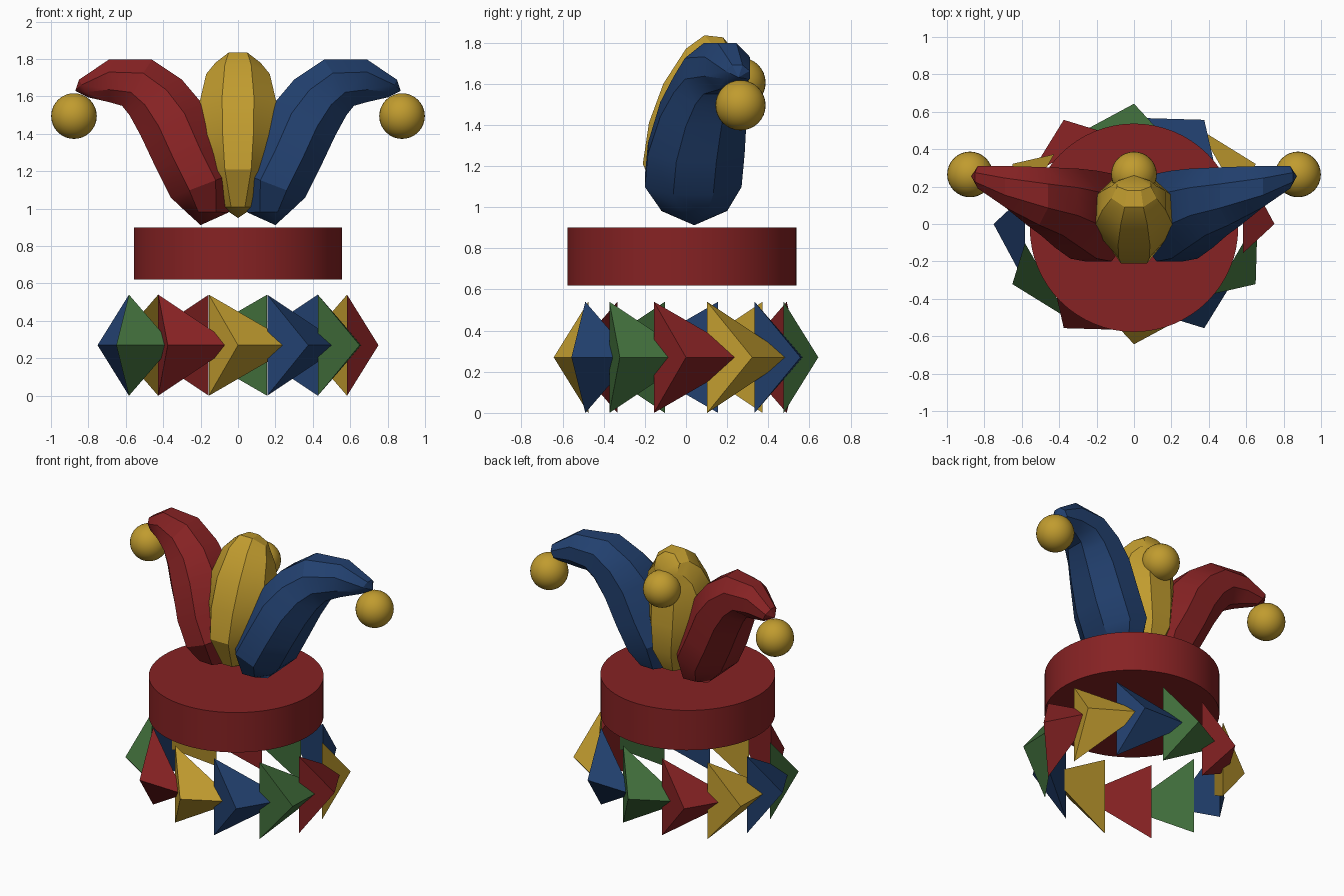
import bpy, bmesh, math
from mathutils import Vector, Matrix

if "Cube" in bpy.data.objects:
    bpy.data.objects.remove(bpy.data.objects["Cube"], do_unlink=True)


def material(name, rgb):
    mat = bpy.data.materials.new(name)
    mat.use_nodes = True
    color = (*rgb, 1)
    mat.diffuse_color = color
    bsdf = next(n for n in mat.node_tree.nodes if n.type == 'BSDF_PRINCIPLED')
    bsdf.inputs["Base Color"].default_value = color
    return mat


RED = material("deep red", (0.24, 0.016, 0.017))
GOLD = material("old gold", (0.53, 0.33, 0.028))
BLUE = material("navy blue", (0.016, 0.052, 0.16))
GREEN = material("leaf green", (0.05, 0.15, 0.042))


def finish(name, bm, mat, smooth_angle=None):
    bmesh.ops.recalc_face_normals(bm, faces=bm.faces)
    mesh = bpy.data.meshes.new(name)
    bm.to_mesh(mesh)
    bm.free()
    mesh.materials.append(mat)
    obj = bpy.data.objects.new(name, mesh)
    bpy.context.collection.objects.link(obj)
    if smooth_angle:
        bpy.ops.object.select_all(action='DESELECT')
        obj.select_set(True)
        bpy.context.view_layer.objects.active = obj
        bpy.ops.object.shade_smooth_by_angle(angle=math.radians(smooth_angle))
    return obj


def horn(name, mat, start, rings, end, place, sides=8):
    """Loft of elliptical rings; each ring is two outline points, side centre and half width."""
    bm = bmesh.new()
    loops = []
    for au, az, bu, bz, side, width in rings:
        a, b = Vector((au, az)), Vector((bu, bz))
        mid, half = (a + b) / 2, (a - b) / 2
        grow = 1 / math.cos(math.pi / sides)
        loop = []
        for i in range(sides):
            t = (i + 0.5) * math.tau / sides
            p = mid + half * math.cos(t) * grow
            loop.append(bm.verts.new(place(p.x, side + width * math.sin(t) * grow, p.y)))
        loops.append(loop)
    for lo, hi in zip(loops, loops[1:]):
        for i in range(sides):
            j = (i + 1) % sides
            bm.faces.new((lo[i], lo[j], hi[j], hi[i]))
    for loop, tip in ((loops[0], start), (loops[-1], end)):
        pole = bm.verts.new(place(*tip))
        for i in range(sides):
            bm.faces.new((loop[i], loop[(i + 1) % sides], pole))
    return finish(name, bm, mat, 28)


def bell(name, center):
    bm = bmesh.new()
    bmesh.ops.create_uvsphere(bm, u_segments=32, v_segments=16, radius=0.122,
                              matrix=Matrix.Translation(center))
    finish(name, bm, GOLD, 40)


# Side horns, mirrored left and right, each with a bell
side_rings = [
    (0.05, 0.98, 0.28, 0.985, 0.04, 0.16),
    (0.02, 1.19, 0.36, 1.06, 0.035, 0.235),
    (0.10, 1.35, 0.44, 1.22, 0.05, 0.235),
    (0.19, 1.56, 0.52, 1.39, 0.085, 0.21),
    (0.30, 1.69, 0.58, 1.50, 0.12, 0.18),
    (0.46, 1.797, 0.62, 1.55, 0.15, 0.155),
    (0.69, 1.797, 0.69, 1.57, 0.20, 0.11),
    (0.85, 1.69, 0.80, 1.595, 0.25, 0.06),
]
for label, sign, mat in (("left", 1, BLUE), ("right", -1, RED)):
    horn(label + "_horn", mat, (0.2, 0.04, 0.912), side_rings, (0.87, 0.255, 1.63),
         lambda u, s, z, k=sign: (k * u, s, z))
    bell(label + "_bell", (sign * 0.877, 0.265, 1.495))

# Middle horn curling backwards
middle_rings = [
    (-0.12, 1.01, 0.20, 1.01, 0, 0.09),
    (-0.21, 1.21, 0.27, 1.16, 0, 0.17),
    (-0.18, 1.41, 0.27, 1.35, 0, 0.20),
    (-0.11, 1.60, 0.26, 1.50, 0, 0.205),
    (0.00, 1.77, 0.25, 1.60, 0, 0.17),
    (0.09, 1.835, 0.25, 1.65, 0, 0.12),
    (0.18, 1.825, 0.25, 1.67, 0, 0.09),
]
horn("middle_horn", GOLD, (0.03, 0, 0.95), middle_rings, (0.26, 0, 1.73),
     lambda u, s, z: (s, u, z))
bell("middle_bell", (0, 0.265, 1.605))

# Hat band
bm = bmesh.new()
bmesh.ops.create_cone(bm, cap_ends=True, segments=64, radius1=0.557, radius2=0.557,
                      depth=0.28, matrix=Matrix.Translation((0, -0.02, 0.76)))
finish("hat_band", bm, RED, 30)

# Collar of three-sided spikes pointing outwards around an ellipse
colors = (RED, GOLD, BLUE, GREEN)
for k in range(12):
    angle = k * math.tau / 12
    out = Vector((math.cos(angle), math.sin(angle), 0))
    along = Vector((-out.y, out.x, 0))
    center = Vector((0.583 * out.x, 0.475 * out.y, 0.27))
    bm = bmesh.new()
    base = []
    for i in range(3):
        t = i * math.tau / 3
        offset = along * math.cos(t) + Vector((0, 0, math.sin(t)))
        base.append(bm.verts.new(center + offset * 0.312))
    apex = bm.verts.new(center + out * 0.168)
    bm.faces.new(base)
    for i in range(3):
        bm.faces.new((base[i], base[(i + 1) % 3], apex))
    finish(f"collar_spike_{k + 1}", bm, colors[k % 4])
